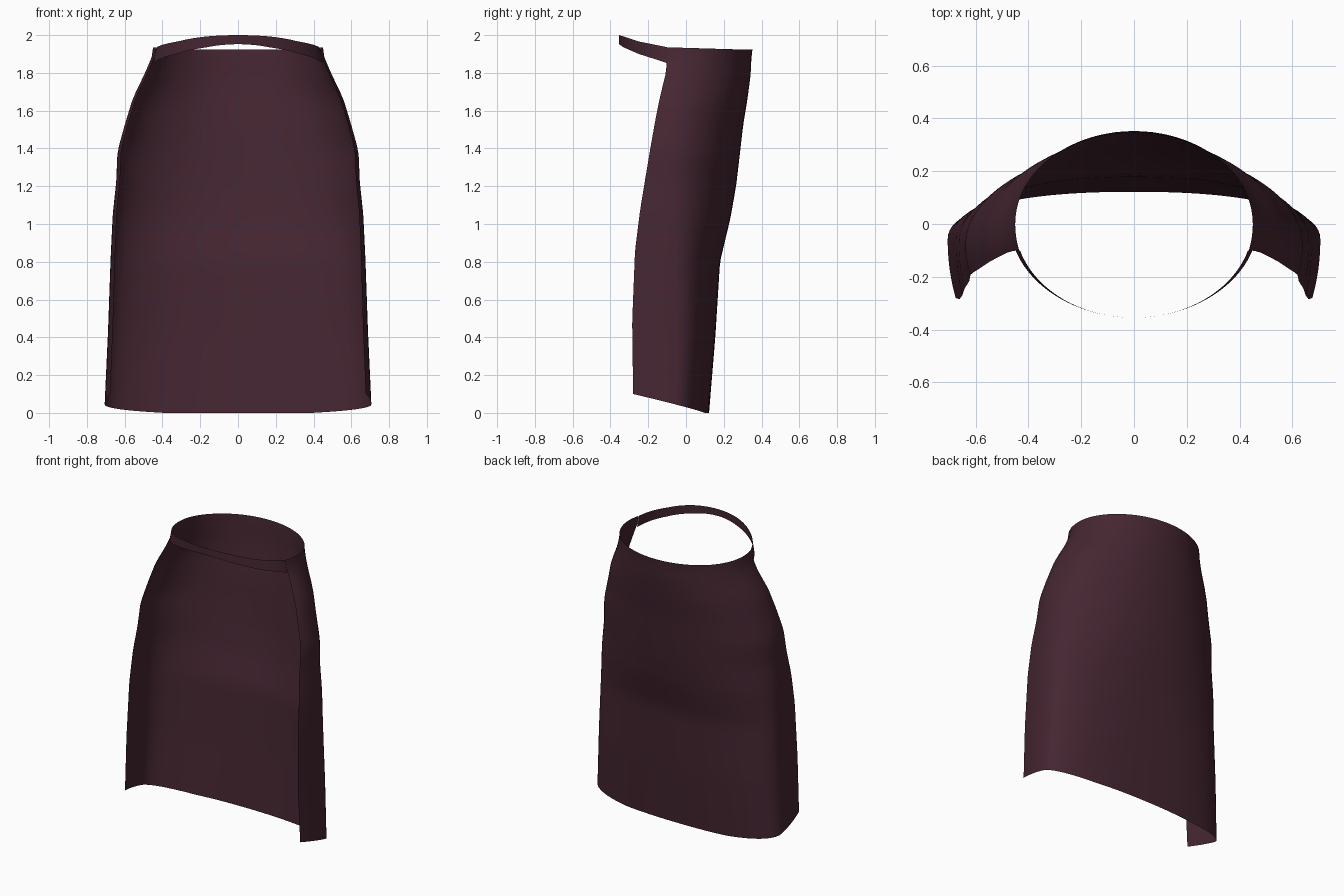
import bpy, math

cube = bpy.data.objects.get("Cube")
if cube:
    bpy.data.objects.remove(cube, do_unlink=True)

cloth = bpy.data.materials.new("dark plum cloth")
cloth.use_nodes = True
colour = (0.059, 0.019, 0.031, 1)
cloth.diffuse_color = colour
bsdf = cloth.node_tree.nodes["Principled BSDF"]
bsdf.inputs["Base Color"].default_value = colour
bsdf.inputs["Roughness"].default_value = 0.9


def lerp(table, key):
    """Interpolate the rows of a table by their first column."""
    for a, b in zip(table, table[1:]):
        if key <= b[0]:
            f = max(0, (key - a[0]) / (b[0] - a[0]))
            return [p + (q - p) * f for p, q in zip(a[1:], b[1:])]
    return table[-1][1:]


def sheet(name, rows):
    """Skin a grid of points into one smooth cloth sheet."""
    n = len(rows[0])
    faces = [(r * n + i, r * n + i + 1, (r + 1) * n + i + 1, (r + 1) * n + i)
             for r in range(len(rows) - 1) for i in range(n - 1)]
    mesh = bpy.data.meshes.new(name)
    mesh.from_pydata([p for row in rows for p in row], [], faces)
    mesh.materials.append(cloth)
    mesh.shade_smooth()
    obj = bpy.data.objects.new(name, mesh)
    bpy.context.collection.objects.link(obj)
    return obj


# Panel sections: height, half width, back y, widest y, open edge y, squareness
SECTIONS = [
    (0.0, 0.706, 0.122, -0.06, -0.28, 2.3),
    (0.4, 0.688, 0.155, -0.06, -0.285, 2.3),
    (0.8, 0.674, 0.18, -0.07, -0.27, 2.2),
    (1.03, 0.663, 0.235, -0.08, -0.243, 2.1),
    (1.2, 0.645, 0.265, -0.08, -0.217, 2),
    (1.37, 0.638, 0.285, -0.08, -0.19, 2),
    (1.52, 0.598, 0.302, -0.07, -0.165, 2),
    (1.66, 0.556, 0.325, -0.05, -0.138, 2),
    (1.8, 0.49, 0.343, -0.03, -0.105, 2),
    (1.88, 0.457, 0.346, 0.0, -0.1, 2),
    (1.93, 0.45, 0.352, 0.0, -0.1, 2),
]
TOP = SECTIONS[-1][0]


def section_half(h):
    """Points from the open edge on the left round to the middle of the back."""
    w, back, mid, edge, n = lerp(SECTIONS, h)
    tuck = 0.03 - 0.015 * h / TOP
    pts = []
    for i in range(6):
        s = 1 - i / 6
        pts.append((w - tuck * s * s, mid + (edge - mid) * s))
    for i in range(21):
        a = math.pi / 2 * i / 20
        pts.append((w * max(0, math.cos(a)) ** (2 / n),
                    mid + (back - mid) * math.sin(a) ** (2 / n)))
    pts[-1] = (0, back)
    # The hem rises towards the open edges, the waist only slightly
    out = []
    for x, y in pts:
        hem = 0.1 * (max(0, 0.1 - y) / 0.38) ** 0.9
        waist = 0.03 * max(0, 0.25 - y) - 0.005
        f = h / TOP
        out.append((x, y, h + hem * (1 - f) + waist * f ** 8))
    return out


rows = []
for r in range(41):
    half = section_half(TOP * r / 40)
    rows.append(half + [(-x, y, z) for x, y, z in half[-2::-1]])
sheet("skirt_panel", rows)

# Waistband strap: y, lower z, upper z
BAND = [(-0.355, 1.952, 2.0), (-0.33, 1.935, 1.993), (-0.25, 1.9, 1.966),
        (-0.18, 1.878, 1.952), (-0.1, 1.852, 1.936)]
start = math.asin(0.1 / 0.355)
lower, upper = [], []
for i in range(41):
    a = start + (math.pi - 2 * start) * i / 40
    x, y = 0.45 * math.cos(a), -0.355 * math.sin(a)
    low, high = lerp(BAND, y)
    flare = 1 + 0.04 * abs(math.cos(a))
    lower.append((x * flare, y, low))
    upper.append((x, y, high))
sheet("waistband", [upper, lower])
